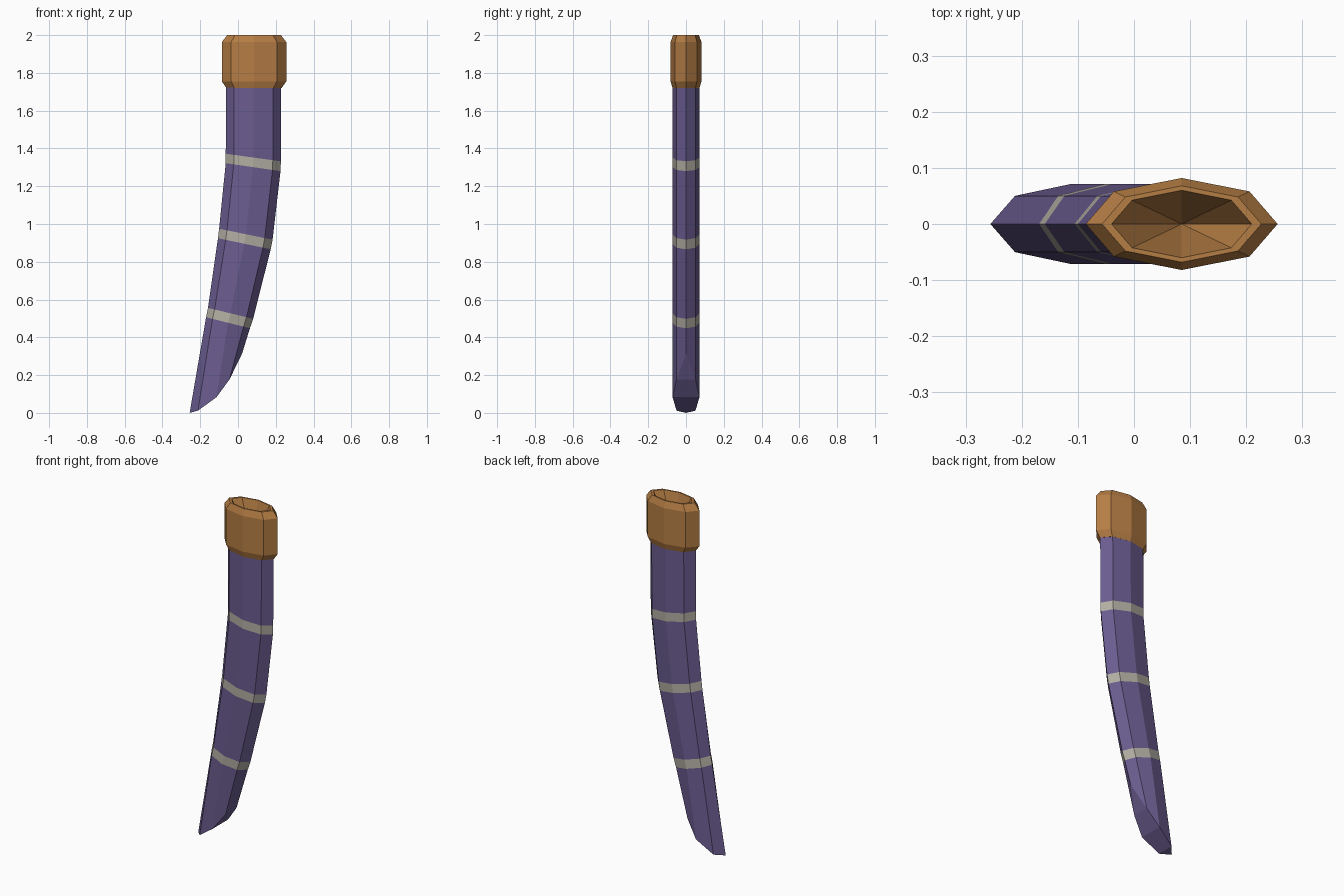
import bpy, bmesh, math
from mathutils import Vector

if "Cube" in bpy.data.objects:
    bpy.data.objects.remove(bpy.data.objects["Cube"])

SIDES = 8


def material(name, rgb):
    m = bpy.data.materials.new(name)
    m.diffuse_color = (*rgb, 1)
    m.use_nodes = True
    m.node_tree.nodes["Principled BSDF"].inputs["Base Color"].default_value = m.diffuse_color
    return m


purple = material("purple leather", (0.144, 0.107, 0.275))
grey = material("pale grey band", (0.44, 0.42, 0.36))
brown = material("warm brown", (0.46, 0.205, 0.058))


def ring(bm, left, right, ry):
    """Stretched octagon whose outermost points are left and right, as (x, z)."""
    l, r = Vector(left), Vector(right)
    verts = []
    for i in range(SIDES):
        a = 2 * math.pi * i / SIDES
        p = l.lerp(r, (1 + math.cos(a)) / 2)
        verts.append(bm.verts.new((p.x, ry * math.sin(a), p.y)))
    return verts


def bridge(bm, a, b, mat=0):
    for i in range(SIDES):
        j = (i + 1) % SIDES
        bm.faces.new((a[i], a[j], b[j], b[i])).material_index = mat


def finish(bm, name, mats):
    bmesh.ops.recalc_face_normals(bm, faces=bm.faces)
    me = bpy.data.meshes.new(name)
    bm.to_mesh(me)
    bm.free()
    for m in mats:
        me.materials.append(m)
    ob = bpy.data.objects.new(name, me)
    bpy.context.collection.objects.link(ob)
    return ob


# Curved sheath: tilted octagon rings, every second span is a pale band
RY = 0.071
spans = [((-0.063, 1.725), (0.229, 1.725)),
         ((-0.065, 1.372), (0.227, 1.332)), ((-0.065, 1.322), (0.225, 1.28)),
         ((-0.100, 0.975), (0.183, 0.917)), ((-0.106, 0.925), (0.173, 0.866)),
         ((-0.159, 0.556), (0.080, 0.498)), ((-0.169, 0.506), (0.063, 0.448))]
bm = bmesh.new()
rings = [ring(bm, l, r, RY) for l, r in spans]
# Swept tip: (x, z) from the right point round to the left point
tip_path = [(0.022, 0.315), (-0.045, 0.177), (-0.114, 0.083), (-0.212, 0.012), (-0.256, 0.0)]
tip = []
for i in range(SIDES):
    x, z = tip_path[min(i, SIDES - i)]
    tip.append(bm.verts.new((x, RY * math.sin(2 * math.pi * i / SIDES), z)))
rings.append(tip)
for k in range(len(rings) - 1):
    bridge(bm, rings[k], rings[k + 1], k % 2)
# Tip closing faces, front to back
bm.faces.new((tip[0], tip[1], tip[7]))
bm.faces.new((tip[1], tip[2], tip[6], tip[7]))
bm.faces.new((tip[2], tip[3], tip[5], tip[6]))
bm.faces.new((tip[3], tip[4], tip[5]))
bm.faces.new(rings[0])
finish(bm, "sheath", [purple, grey])

# Collar at the mouth, with bevelled edges and a hollow tapering inside
CX = 0.085
profile = [(0.146, 0.071, 1.72), (0.171, 0.082, 1.755), (0.171, 0.082, 1.963),
           (0.142, 0.068, 2.0), (0.125, 0.060, 2.0)]
bm = bmesh.new()
rings = [ring(bm, (CX - rx, z), (CX + rx, z), ry) for rx, ry, z in profile]
for a, b in zip(rings, rings[1:]):
    bridge(bm, a, b)
bottom = bm.verts.new((CX, 0, 1.76))
for i in range(SIDES):
    bm.faces.new((rings[-1][i], rings[-1][(i + 1) % SIDES], bottom))
bm.faces.new(rings[0])
finish(bm, "collar", [brown])
